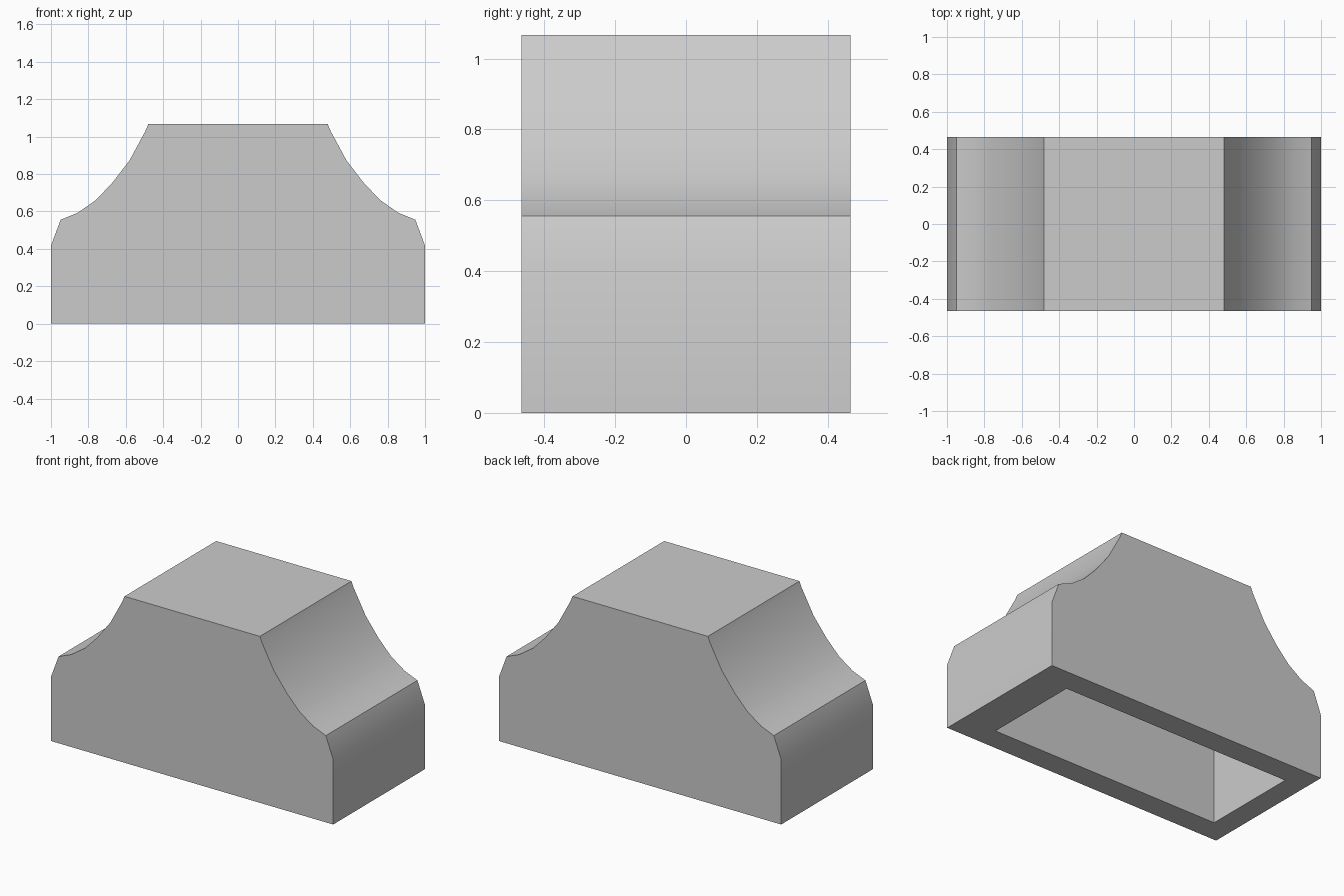
import bpy
import bmesh
from mathutils import Vector

cube = bpy.data.objects.get("Cube")
if cube:
    bpy.data.objects.remove(cube, do_unlink=True)

HALF_DEPTH = 0.464

# Half outline: upright end, rounded shoulder, concave sweep up to the roof
half = [(1.0, 0.0), (1.0, 0.417), (0.948, 0.556), (0.857, 0.593), (0.761, 0.66),
        (0.673, 0.752), (0.58, 0.873), (0.495, 1.03), (0.48, 1.067)]
outline = half + [(-x, z) for x, z in reversed(half)]

# Hollow underneath: x limits, y half width and ceiling height
HOLLOW_MIN, HOLLOW_MAX, HOLLOW_Y, HOLLOW_TOP = -0.86, 0.766, 0.315, 0.53


def flat_material(name, colour):
    mat = bpy.data.materials.new(name)
    mat.use_nodes = True
    mat.diffuse_color = colour
    mat.node_tree.nodes["Principled BSDF"].inputs["Base Color"].default_value = colour
    return mat


# Solid body swept from front to back
bm = bmesh.new()
front = bm.faces.new([bm.verts.new((x, -HALF_DEPTH, z)) for x, z in outline])
swept = bmesh.ops.extrude_face_region(bm, geom=[front], use_keep_orig=True)
moved = [g for g in swept["geom"] if isinstance(g, bmesh.types.BMVert)]
bmesh.ops.translate(bm, verts=moved, vec=(0, 2 * HALF_DEPTH, 0))
bmesh.ops.recalc_face_normals(bm, faces=bm.faces)

# Rectangular hollow pushed up into the underside
bottom = min(bm.faces, key=lambda f: f.calc_center_median().z)
bmesh.ops.inset_individual(bm, faces=[bottom], thickness=0.1)
for v in bottom.verts:
    v.co.x = HOLLOW_MAX if v.co.x > 0 else HOLLOW_MIN
    v.co.y = HOLLOW_Y if v.co.y > 0 else -HOLLOW_Y
ceiling = bmesh.ops.extrude_discrete_faces(bm, faces=[bottom])["faces"][0]
bmesh.ops.translate(bm, verts=ceiling.verts, vec=Vector((0, 0, HOLLOW_TOP)))
bmesh.ops.recalc_face_normals(bm, faces=bm.faces)

mesh = bpy.data.meshes.new("body")
bm.to_mesh(mesh)
bm.free()
body = bpy.data.objects.new("body", mesh)
bpy.context.collection.objects.link(body)
mesh.materials.append(flat_material("light grey", (0.6, 0.6, 0.6, 1.0)))

# Smooth sweeps with crisp corners
bpy.ops.object.select_all(action="DESELECT")
body.select_set(True)
bpy.context.view_layer.objects.active = body
bpy.ops.object.shade_smooth_by_angle(angle=0.55)
